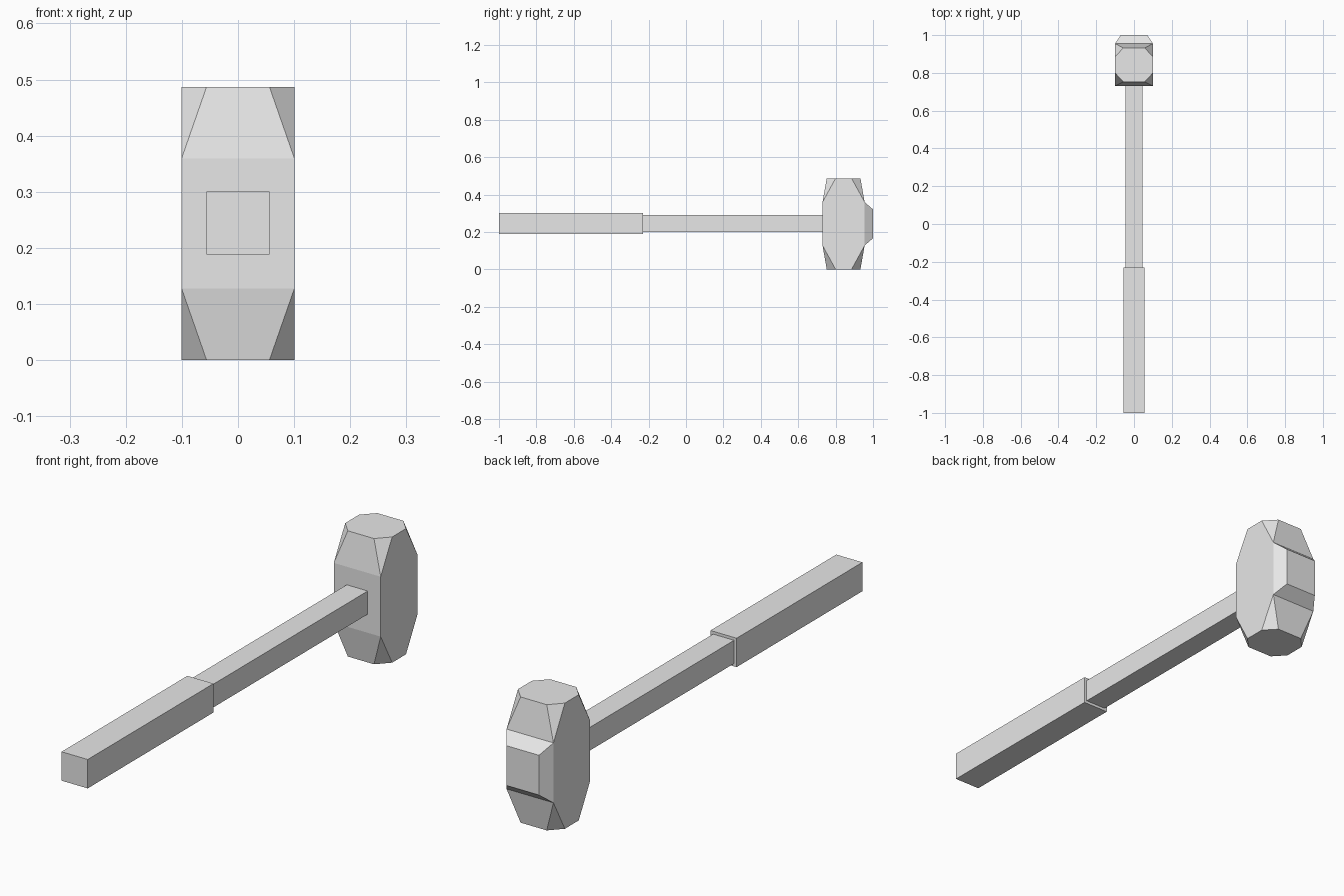
import bpy
import bmesh

cube = bpy.data.objects.get("Cube")
if cube:
    bpy.data.objects.remove(cube, do_unlink=True)

GREY = (0.8, 0.8, 0.8, 1.0)
mat = bpy.data.materials.new("light_grey")
mat.use_nodes = True
mat.diffuse_color = GREY
mat.node_tree.nodes["Principled BSDF"].inputs["Base Color"].default_value = GREY


def finish(name, bm):
    """Turn a bmesh into a flat shaded object."""
    bmesh.ops.recalc_face_normals(bm, faces=bm.faces[:])
    mesh = bpy.data.meshes.new(name)
    bm.to_mesh(mesh)
    bm.free()
    mesh.materials.append(mat)
    obj = bpy.data.objects.new(name, mesh)
    bpy.context.collection.objects.link(obj)
    return obj


def hull(name, points):
    """Convex solid around the points, with coplanar triangles merged."""
    bm = bmesh.new()
    for p in points:
        bm.verts.new(p)
    bmesh.ops.convex_hull(bm, input=bm.verts[:])
    bmesh.ops.dissolve_limit(bm, angle_limit=0.01, verts=bm.verts[:], edges=bm.edges[:])
    return finish(name, bm)


def bar(name, half, y0, y1):
    """Square bar running along y."""
    return hull(name, [(sx * half, y, HANDLE_Z + sz * half)
                       for sx in (-1, 1) for sz in (-1, 1) for y in (y0, y1)])


HEAD_Z, HEAD_Y = 0.2435, 0.8425
HANDLE_Z = 0.2445
SIGNS = [(sx, sy, sz) for sx in (-1, 1) for sy in (-1, 1) for sz in (-1, 1)]

# Head: square block tapering to an octagonal face at each end
corner = [(0.1005, 0.1125, 0.116), (0.1005, 0.0425, 0.2435), (0.056, 0.09, 0.2435)]
hull("hammer_head", [(sx * x, HEAD_Y + sy * y, HEAD_Z + sz * z)
                     for sx, sy, sz in SIGNS for x, y, z in corner])

# Bevelled plate on the back of the head
rings = [(0.1005, 0.116, 0.955), (0.07, 0.077, 1.0)]
hull("back_plate", [(sx * x, y, HEAD_Z + sz * z)
                    for x, z, y in rings for sx in (-1, 1) for sz in (-1, 1)])

# Handle shaft and thicker grip
bar("handle_shaft", 0.045, -0.23, 0.74)
bar("handle_grip", 0.056, -1.0, -0.23)
